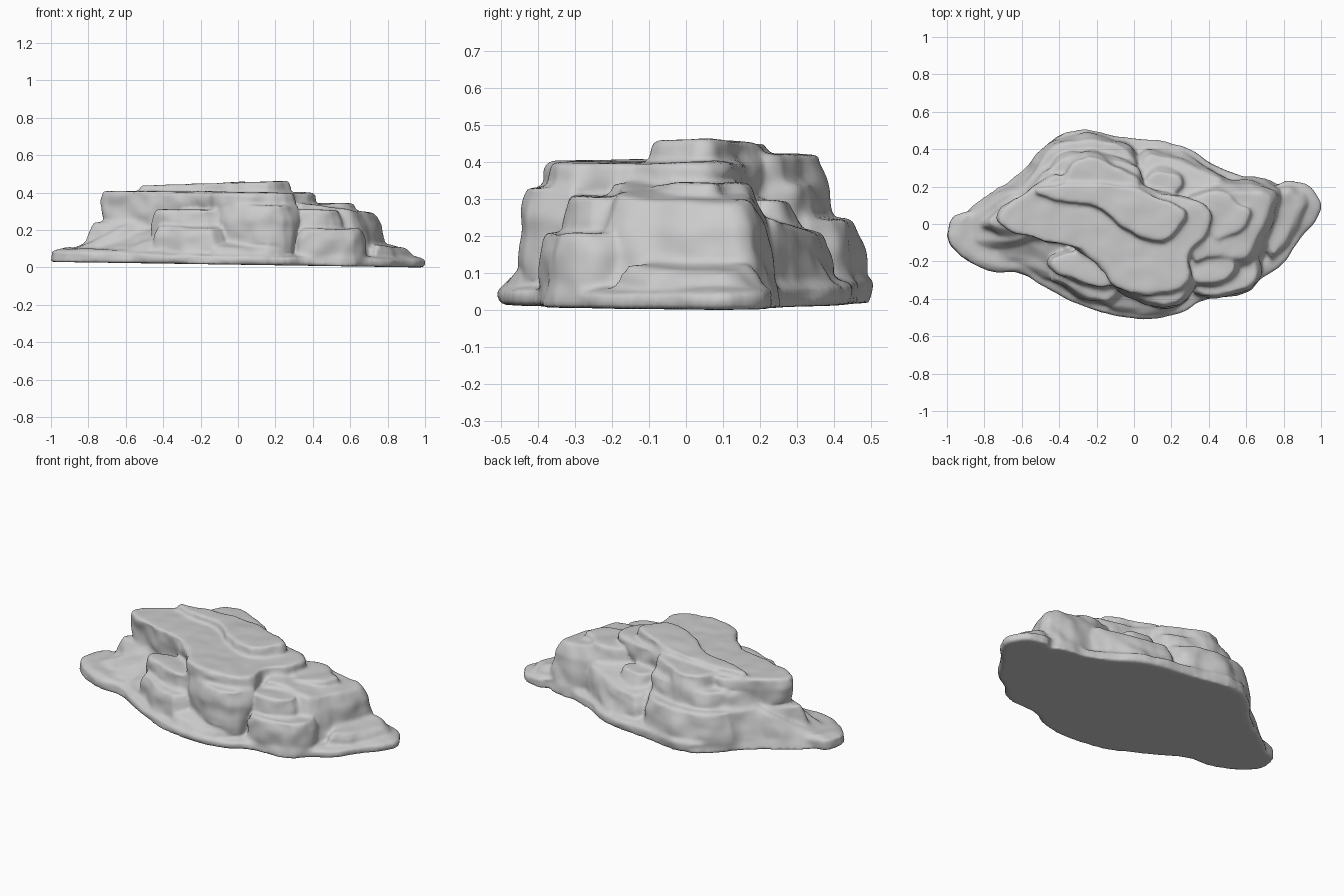
import bpy, bmesh
from mathutils import Vector, noise

if "Cube" in bpy.data.objects:
    bpy.data.objects.remove(bpy.data.objects["Cube"])

stone = bpy.data.materials.new("stone_grey")
stone.use_nodes = True
grey = (0.6, 0.6, 0.6, 1)
stone.diffuse_color = grey
stone.node_tree.nodes["Principled BSDF"].inputs["Base Color"].default_value = grey

bm = bmesh.new()


def floor(x, y):
    """Underside of the rock, slightly tilted."""
    return max(0.0, 0.018 - 0.015 * x)


def round_corners(pts):
    out = []
    for a, b in zip(pts, pts[1:] + pts[:1]):
        out += [a.lerp(b, 0.2), a.lerp(b, 0.8)]
    return out


def slab(outline, top, tilt=(0, 0), bottom=None, flare=0.03, lip=0.02):
    """Stone layer: outline in hundredths, top height at its middle, slope of the top."""
    pts = round_corners([Vector((x, y)) / 100 for x, y in outline])
    mid = sum(pts, Vector((0, 0))) / len(pts)
    rings = []
    for push, level in ((flare, 0), (0, 0.75), (-lip, 1)):
        ring = []
        for p in pts:
            q = p + (p - mid).normalized() * push
            low = floor(*q) if bottom is None else bottom
            high = top + (p - mid).dot(Vector(tilt))
            ring.append(bm.verts.new((q.x, q.y, low + (high - low) * level)))
        rings.append(ring)
    n = len(pts)
    for low, high in zip(rings, rings[1:]):
        for i in range(n):
            j = (i + 1) % n
            bm.faces.new((low[i], low[j], high[j], high[i]))
    bm.faces.new(rings[0][::-1])
    bm.faces.new(rings[-1])


# Wide foot of the rock
slab([(-101, -9), (-98, 4), (-87, 7), (-74, 12), (-66, 22), (-57, 30), (-50, 38),
      (-40, 49), (-25, 50), (-5, 46), (15, 44), (28, 41), (46, 30), (60, 25), (75, 20),
      (82, 24), (94, 21), (101, 10), (96, 0), (87, -10), (80, -22), (68, -29),
      (60, -37), (35, -41), (27, -47), (10, -51), (-10, -49), (-20, -47), (-42, -37),
      (-60, -26), (-75, -26), (-90, -20)], 0.085, (-0.025, 0.02), flare=0, lip=0.06)

# Left slope and shoulder
slab([(-95, -10), (-88, 5), (-68, 19), (-50, 22), (-50, -8), (-72, -13)], 0.19, (0.4, 0.1),
     flare=0.04, lip=0.03)
slab([(-82, 0), (-73, 9), (-62, 20), (-45, 40), (-30, 10), (-45, -12), (-70, -6)], 0.245,
     flare=0.06, lip=0.03)
slab([(-80, -18), (-60, -20), (-44, -31), (-28, -24), (-38, -4), (-70, -4)], 0.16, (0.25, 0.3),
     flare=0.03, lip=0.05)

# Buttress filling under the back left of the plateau
slab([(-66, 6), (-56, 22), (-46, 32), (-30, 30), (-30, 6)], 0.33, flare=0.06, lip=0.03)

# Front ledges, low to high
slab([(-45, -29), (-40, -32), (-26, -41), (-10, -43), (0, -20), (-40, -14)], 0.225, (0, 0.1),
     flare=0.02)
slab([(-16, -44), (0, -48), (20, -47), (28, -38), (20, -30), (-8, -30)], 0.13, (0, 0.3),
     flare=0.01, lip=0.03)
slab([(-47, -20), (-34, -12), (-8, -20), (-8, -34), (-18, -36), (-40, -27)], 0.31, flare=0.01)
slab([(-12, -34), (2, -41), (14, -45), (27, -43), (35, -26), (0, -20)], 0.335, flare=-0.01)
slab([(31, -36), (38, -40), (60, -37), (68, -28), (66, -16), (34, -18)], 0.21, flare=0.01)
slab([(28, -28), (34, -33), (50, -32), (57, -24), (52, -14), (30, -16)], 0.31, flare=0.01)

# Right terrace and its outer step
slab([(28, -24), (40, -20), (60, -23), (67, -15), (74, 3), (77, 16), (68, 21),
      (42, 21), (25, 15)], 0.32, (-0.12, 0), flare=0.05, lip=0.04)
slab([(40, -12), (60, -4), (65, 8), (56, 12), (50, 19), (34, 18)], 0.345, bottom=0.1)
slab([(72, -20), (81, -12), (88, 0), (93, 14), (82, 21), (68, 12)], 0.12, (-0.15, 0.03),
     lip=0.03)

# Back ledges reaching down to the foot
slab([(-52, 35), (-40, 45), (-22, 47), (-4, 43), (5, 30), (-30, 20), (-55, 24)], 0.25, flare=0.03)
slab([(-50, 26), (-38, 38), (-20, 39), (2, 33), (8, 15), (-40, 10)], 0.345, flare=0.04)
slab([(3, 39), (22, 38), (40, 28), (52, 22), (25, 10), (0, 20)], 0.24, (0, -0.25),
     flare=0.04, lip=0.03)
slab([(6, 28), (14, 32), (27, 27), (29, 20), (18, 10), (0, 14)], 0.3, flare=0.04, lip=0.03)
slab([(-38, 26), (-34, 35), (-22, 39), (-8, 31), (4, 24), (2, 12), (-40, 14)], 0.425, bottom=0.2,
     flare=0.02)

# Overhanging upper plateau and the crown
slab([(-74, 2), (-69, 10), (-54, 20), (-40, 28), (0, 22), (28, 14), (36, 10), (42, 5),
      (40, -6), (29, -16), (31, -29), (24, -37), (0, -38), (-12, -34), (-15, -24),
      (-33, -12), (-50, -9), (-66, -4)], 0.405, (-0.01, 0), bottom=0.2, flare=-0.02, lip=0.01)
slab([(-56, 18), (-40, 12), (-20, 10), (-2, -5), (14, -11), (22, -6), (29, 5), (20, 12),
      (6, 18), (-6, 22), (-38, 22)], 0.455, (0.03, 0), bottom=0.3, flare=0.01, lip=0.01)

mesh = bpy.data.meshes.new("layered_rock")
bmesh.ops.recalc_face_normals(bm, faces=bm.faces)
bm.to_mesh(mesh)
bm.free()
rock = bpy.data.objects.new("layered_rock", mesh)
bpy.context.collection.objects.link(rock)

# Fuse the layers into one stone
fuse = rock.modifiers.new("fuse", "REMESH")
fuse.mode = "VOXEL"
fuse.voxel_size = 0.011
wear = rock.modifiers.new("wear", "SMOOTH")
wear.factor, wear.iterations = 0.5, 8
view = bpy.context.evaluated_depsgraph_get()
fused = bpy.data.meshes.new_from_object(rock.evaluated_get(view))
rock.modifiers.clear()
rock.data = fused
bpy.data.meshes.remove(mesh)
fused.name = "layered_rock"

# Uneven weathering, kept off the flat underside
moves = []
for v in fused.vertices:
    p = v.co
    lift = min(1, max(0, (p.z - floor(p.x, p.y)) / 0.06))
    steep = 1 - 0.7 * abs(v.normal.z)
    bump = noise.noise(p * 6) * 0.02 + noise.noise(p * 12) * 0.012
    moves.append(v.normal * bump * lift * steep)
for v, move in zip(fused.vertices, moves):
    v.co += move

# Settle on the ground
low = min(v.co.z for v in fused.vertices)
for v in fused.vertices:
    v.co.z -= low

fused.materials.clear()
fused.materials.append(stone)
for face in fused.polygons:
    face.use_smooth = True
